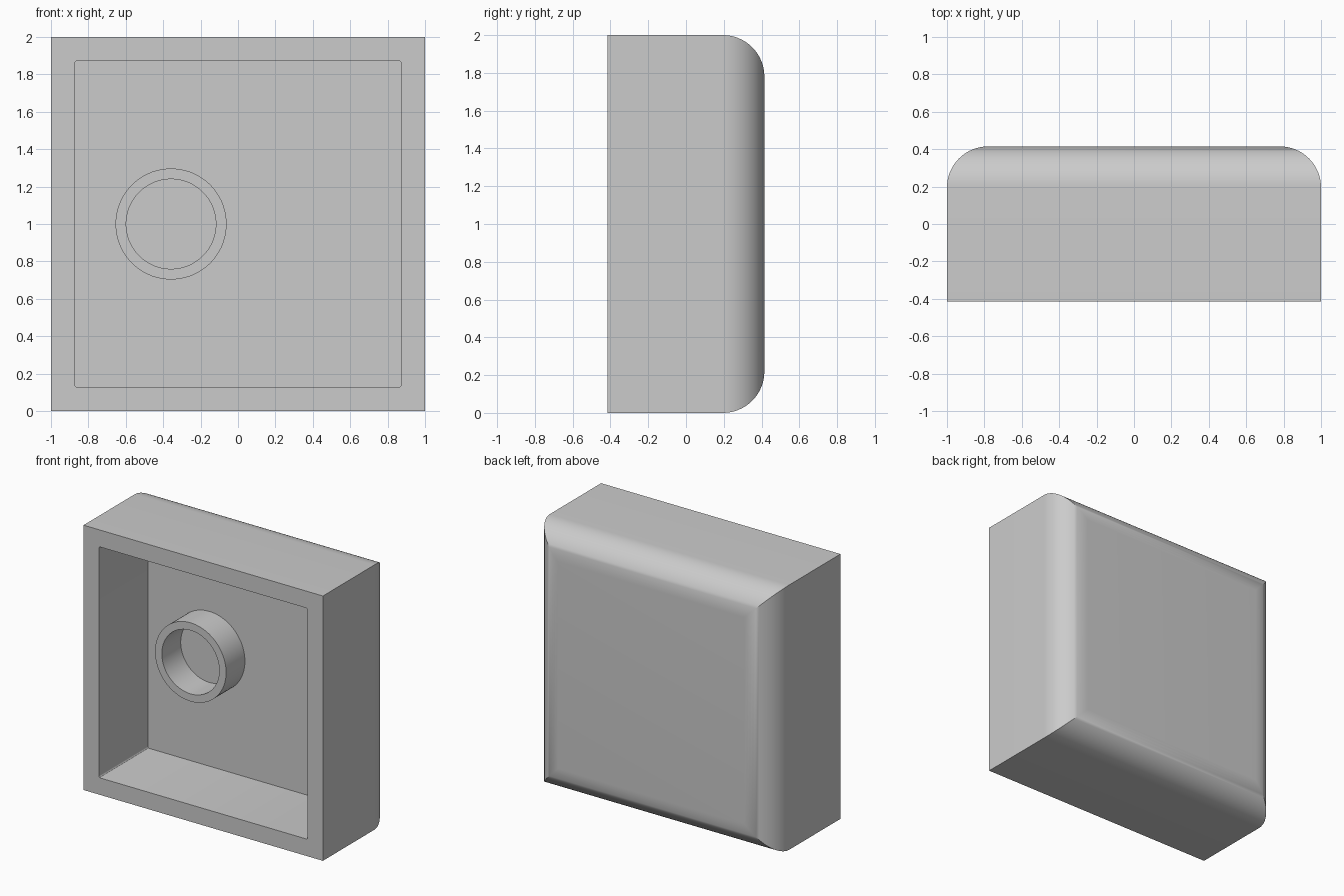
import bpy, bmesh, math

if "Cube" in bpy.data.objects:
    bpy.data.objects.remove(bpy.data.objects["Cube"], do_unlink=True)

HALF, DEPTH, WALL = 1.0, 0.415, 0.128
ROUND, FLOOR = 0.22, 0.17

grey = bpy.data.materials.new("plain grey")
grey.use_nodes = True
colour = (0.6, 0.6, 0.6, 1)
grey.diffuse_color = colour
grey.node_tree.nodes["Principled BSDF"].inputs["Base Color"].default_value = colour


def finish(name, bm):
    """Turn a bmesh into a smooth object with sharp edges kept."""
    bmesh.ops.recalc_face_normals(bm, faces=bm.faces)
    mesh = bpy.data.meshes.new(name)
    bm.to_mesh(mesh)
    bm.free()
    mesh.materials.append(grey)
    obj = bpy.data.objects.new(name, mesh)
    bpy.context.collection.objects.link(obj)
    bpy.ops.object.select_all(action='DESELECT')
    obj.select_set(True)
    bpy.context.view_layer.objects.active = obj
    bpy.ops.object.shade_smooth_by_angle(angle=math.radians(30))
    return obj


def loop(bm, half, y, sides=4, cx=0.0, cz=HALF):
    """Ring of vertices facing the front; a square when sides is 4."""
    radius = half * math.sqrt(2) if sides == 4 else half
    turns = [math.tau * (i + 0.5) / sides for i in range(sides)]
    return [bm.verts.new((cx + radius * math.cos(a), y, cz + radius * math.sin(a))) for a in turns]


def skin(bm, loops):
    for a, b in zip(loops, loops[1:]):
        for i in range(len(a)):
            j = (i + 1) % len(a)
            bm.faces.new((a[i], a[j], b[j], b[i]))


# Open box: cavity floor, cavity walls, front rim, sides and rounded back
bm = bmesh.new()
inner = HALF - WALL
cavity = [loop(bm, inner, FLOOR), loop(bm, inner, -DEPTH)]
shell = [loop(bm, HALF, -DEPTH)]
STEPS = 16
for k in range(STEPS + 1):
    a = math.pi / 2 * k / STEPS
    shell.append(loop(bm, HALF - ROUND * (1 - math.cos(a)), DEPTH - ROUND * (1 - math.sin(a))))
skin(bm, cavity + shell)
bm.faces.new(cavity[0])
bm.faces.new(shell[-1])

# Slightly eased cavity corners
corners = [bm.edges.get((a, b)) for a, b in zip(*cavity)]
bmesh.ops.bevel(bm, geom=corners, offset=0.012, segments=3, profile=0.5, affect='EDGES')
finish("box_shell", bm)

# Hollow round boss standing on the cavity floor
bm = bmesh.new()
skin(bm, [loop(bm, r, y, 64, -0.358, 1.0) for r, y in
          ((0.297, FLOOR), (0.297, -0.055), (0.24, -0.055), (0.24, FLOOR))])
finish("round_boss", bm)
